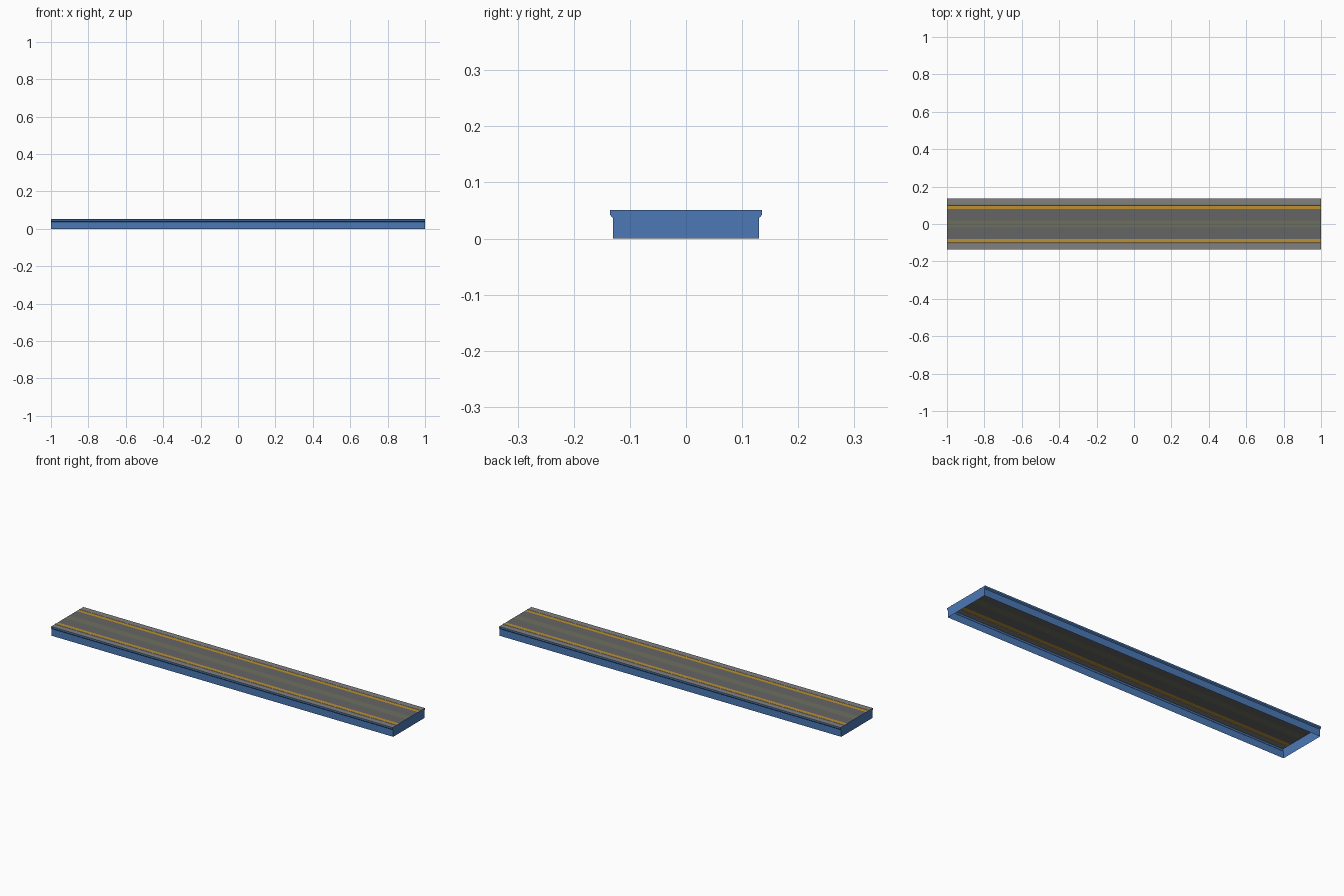
import bpy, bmesh

if "Cube" in bpy.data.objects:
    bpy.data.objects.remove(bpy.data.objects["Cube"])

H = 0.051      # deck height
L = 1.0        # half length


def mat(name, r, g, b):
    m = bpy.data.materials.new(name)
    m.diffuse_color = (r, g, b, 1)
    m.use_nodes = True
    m.node_tree.nodes["Principled BSDF"].inputs["Base Color"].default_value = m.diffuse_color
    return m


blue = mat("blue", 0.07, 0.19, 0.46)
grey = mat("edge_grey", 0.22, 0.22, 0.22)
dark = mat("deck_grey", 0.13, 0.13, 0.13)
olive = mat("olive_grey", 0.15, 0.16, 0.11)
yellow = mat("yellow", 0.50, 0.28, 0.03)
white = mat("pale_line", 0.55, 0.52, 0.48)


def finish(name, bm, material):
    mesh = bpy.data.meshes.new(name)
    bm.to_mesh(mesh)
    bm.free()
    mesh.materials.append(material)
    ob = bpy.data.objects.new(name, mesh)
    bpy.context.collection.objects.link(ob)
    return ob


def sweep(name, profile, material):
    """Sheet made by running an open (y, z) profile along x."""
    bm = bmesh.new()
    rows = [[bm.verts.new((x, y, z)) for y, z in profile] for x in (-L, L)]
    for i in range(len(profile) - 1):
        bm.faces.new((rows[0][i], rows[1][i], rows[1][i + 1], rows[0][i + 1]))
    return finish(name, bm, material)


def mirrored(name, profile, material):
    """The same sheet on the front (-y) and back (+y) side, facing outward."""
    sweep("front_" + name, profile, material)
    sweep("back_" + name, [(-y, z) for y, z in reversed(profile)], material)


# Side walls with a flared lip under the deck edge
wall = [(-0.130, 0), (-0.130, 0.037), (-0.1325, 0.0385), (-0.135, 0.042), (-0.135, H)]
mirrored("side_wall", wall, blue)

# End walls closing the section
outline = wall + [(-y, z) for y, z in reversed(wall)]
for name, x in (("left_end_wall", -L), ("right_end_wall", L)):
    bm = bmesh.new()
    verts = [bm.verts.new((x, y, z)) for y, z in outline]
    bm.faces.new(verts if x < 0 else verts[::-1])
    bm.normal_update()
    if bm.faces[:][0].normal.x * x < 0:
        bmesh.ops.reverse_faces(bm, faces=bm.faces[:])
    finish(name, bm, blue)

# Deck: edge strip, slightly raised pale line, yellow safety strip, walking surface
mirrored("edge_strip", [(-0.135, H), (-0.104, H)], grey)
mirrored("pale_line", [(-0.104, H), (-0.1035, H + 0.0015),
                       (-0.1005, H + 0.0015), (-0.100, H)], white)
mirrored("safety_strip", [(-0.100, H), (-0.079, H)], yellow)
mirrored("deck_surface", [(-0.079, H), (-0.020, H)], dark)
sweep("centre_strip", [(-0.020, H), (0.020, H)], olive)
